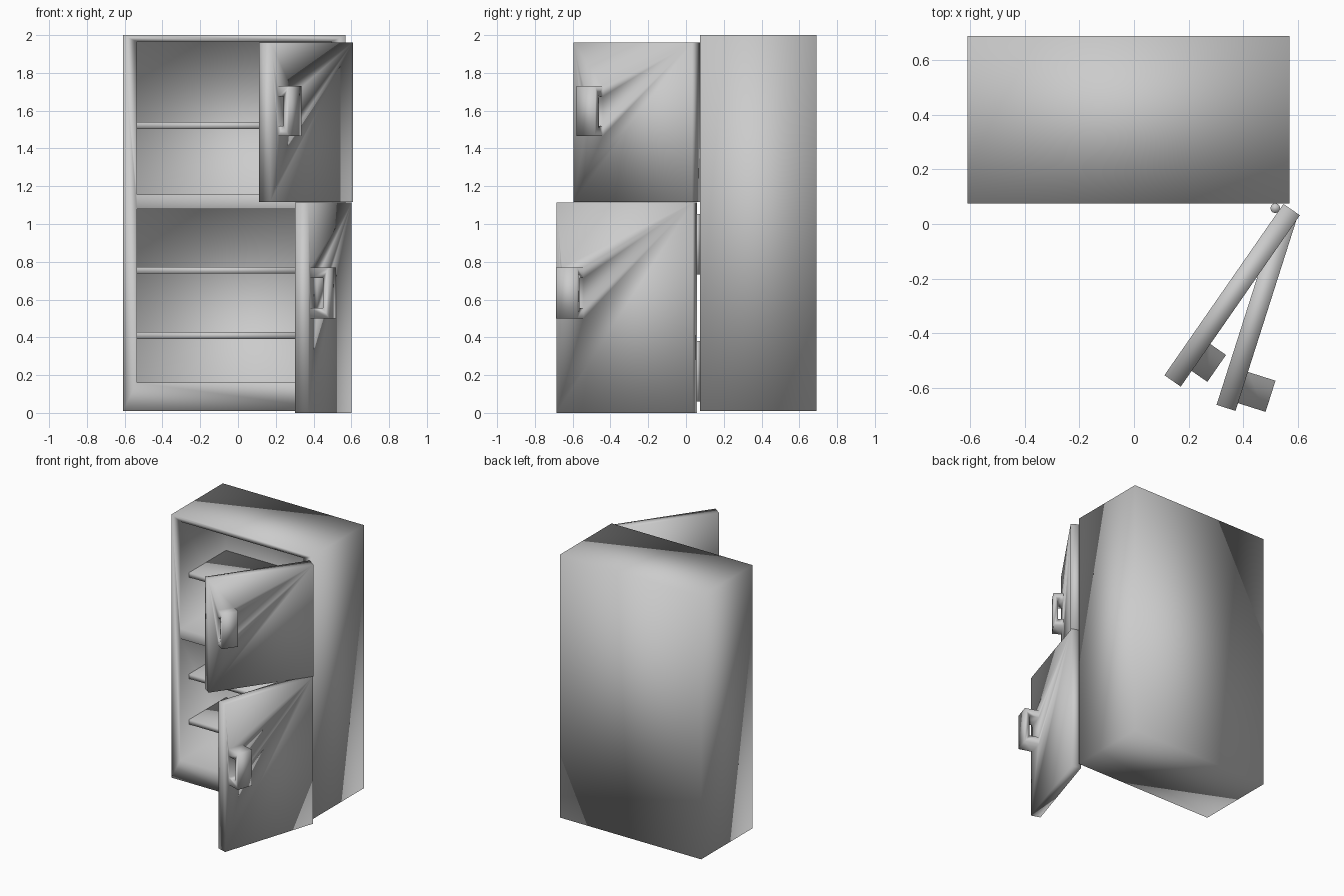
import bpy
import bmesh
import math
from mathutils import Matrix, Vector

cube = bpy.data.objects.get("Cube")
if cube:
    bpy.data.objects.remove(cube, do_unlink=True)

grey = bpy.data.materials.new("enamel_grey")
grey.use_nodes = True
grey.diffuse_color = (0.6, 0.6, 0.6, 1)
grey.node_tree.nodes["Principled BSDF"].inputs["Base Color"].default_value = (0.6, 0.6, 0.6, 1)


def finish(bm, name, matrix=Matrix()):
    """Turn a bmesh into a smooth grey object."""
    bmesh.ops.transform(bm, matrix=matrix, verts=bm.verts)
    bmesh.ops.recalc_face_normals(bm, faces=bm.faces)
    mesh = bpy.data.meshes.new(name)
    bm.to_mesh(mesh)
    bm.free()
    mesh.materials.append(grey)
    mesh.shade_smooth()
    obj = bpy.data.objects.new(name, mesh)
    bpy.context.collection.objects.link(obj)
    return obj


def box(name, low, high, matrix=Matrix()):
    low, high = Vector(low), Vector(high)
    bm = bmesh.new()
    bmesh.ops.create_cube(bm, size=1)
    for v in bm.verts:
        v.co = (low + high) / 2 + v.co * (high - low)
    return finish(bm, name, matrix)


def prism(name, profile, start, end, matrix):
    """Extrude an x-z outline along y."""
    bm = bmesh.new()
    face = bm.faces.new([bm.verts.new((x, start, z)) for x, z in profile])
    moved = bmesh.ops.extrude_face_region(bm, geom=[face])["geom"]
    bmesh.ops.translate(bm, vec=(0, end - start, 0),
                        verts=[g for g in moved if isinstance(g, bmesh.types.BMVert)])
    return finish(bm, name, matrix)


def combine(target, other, operation):
    """Apply a boolean and remove the helper object."""
    mod = target.modifiers.new(operation.lower(), 'BOOLEAN')
    mod.operation = operation
    mod.solver = 'EXACT'
    mod.object = other
    bpy.context.view_layer.objects.active = target
    bpy.ops.object.modifier_apply(modifier=mod.name)
    bpy.data.objects.remove(other, do_unlink=True)


# Cabinet with two open compartments
cabinet = box("cabinet", (-0.61, 0.075, 0.01), (0.57, 0.69, 2.0))
for bottom, top in ((0.16, 1.08), (1.155, 1.965)):
    cutter = box("compartment_cutter", (-0.535, 0, bottom), (0.495, 0.62, top))
    combine(cabinet, cutter, 'DIFFERENCE')
cabinet.data.shade_smooth()

# Shelves
for i, z in enumerate((0.41, 0.755, 1.522)):
    box(f"shelf_{i + 1}", (-0.54, 0.18, z - 0.018), (0.5, 0.63, z + 0.018))


def door(name, hinge, angle, length, bottom, top, grip):
    """Swung-open door slab joined with its C-shaped handle."""
    place = Matrix.Translation((*hinge, 0)) @ Matrix.Rotation(math.radians(angle), 4, 'Z')
    slab = box(name, (-0.073, -length, bottom), (0, 0, top), place)
    start, reach, z0, z1 = grip
    leg, bar, root = 0.055, 0.033, -0.02
    outline = [(root, z0), (reach, z0), (reach, z1), (root, z1),
               (root, z1 - leg), (reach - bar, z1 - leg),
               (reach - bar, z0 + leg), (root, z0 + leg)]
    handle = prism("handle", outline, start - length, start - length + 0.12, place)
    combine(slab, handle, 'UNION')
    slab.data.shade_smooth()

    # Hinge knuckles between door and cabinet
    for label, z in (("lower", bottom + 0.22), ("upper", top - 0.22)):
        bm = bmesh.new()
        bmesh.ops.create_cone(bm, cap_ends=True, segments=12, radius1=0.018,
                              radius2=0.018, depth=0.32)
        finish(bm, f"{name}_{label}_hinge", Matrix.Translation((0.518, 0.058, z)))


door("lower_door", (0.602, 0.035), -17.7, 0.756, 0.0, 1.113, (0.03, 0.106, 0.5, 0.77))
door("upper_door", (0.608, 0.032), -34.8, 0.765, 1.117, 1.962, (0.07, 0.07, 1.465, 1.73))
